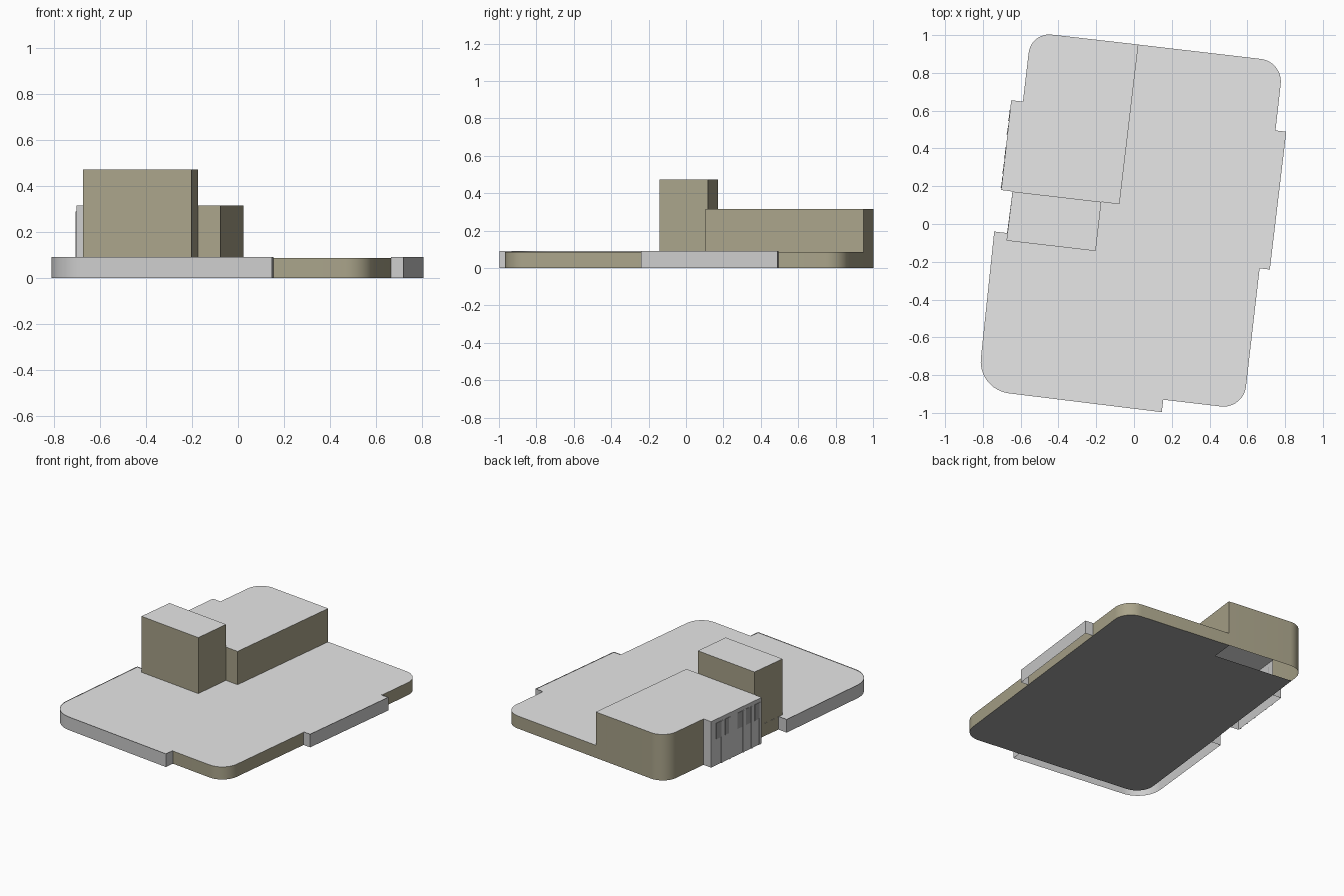
import bpy, bmesh, math
from mathutils import Vector

if "Cube" in bpy.data.objects:
    bpy.data.objects.remove(bpy.data.objects["Cube"])


def material(name, rgb):
    m = bpy.data.materials.new(name)
    m.diffuse_color = (*rgb, 1)
    m.use_nodes = True
    m.node_tree.nodes["Principled BSDF"].inputs["Base Color"].default_value = m.diffuse_color
    return m


MATS = [material("grey_wall", (0.61, 0.61, 0.61)),
        material("tan_wall", (0.40, 0.37, 0.255)),
        material("dark_grey", (0.36, 0.36, 0.36)),
        material("pale_roof", (0.80, 0.80, 0.80))]
G, T, D, R, N = 0, 1, 2, 3, None       # grey, tan, dark, roof, no wall


def outline(pts, steps=12):
    """Turn (x, y, radius, wall) corners into a list of (point, wall)."""
    out = []
    for i, (x, y, r, wall) in enumerate(pts):
        p = Vector((x, y))
        if r == 0:
            out.append((p, wall))
            continue
        a = (Vector(pts[i - 1][:2]) - p).normalized()
        b = (Vector(pts[(i + 1) % len(pts)][:2]) - p).normalized()
        half = a.angle(b) / 2
        centre = p + (a + b).normalized() * (r / math.sin(half))
        d0 = p + a * (r / math.tan(half)) - centre
        d1 = p + b * (r / math.tan(half)) - centre
        turn = d0.angle(d1)
        for k in range(steps + 1):
            t = k / steps
            d = (d0 * math.sin((1 - t) * turn) + d1 * math.sin(t * turn)) / math.sin(turn)
            out.append((centre + d, wall))
    return out


def block(name, pts, z0, z1, top=R, bottom=N, lip=0.0):
    """Upright block from a counter-clockwise plan, walls coloured per edge.
    Walls rise by lip above the top face."""
    ring = outline(pts)
    bm = bmesh.new()

    def row(z):
        return [bm.verts.new((p.x, p.y, z)) for p, _ in ring]

    lo, hi = row(z0), row(z1)
    roof = row(z1 - lip) if lip else hi
    n = len(ring)
    for i, (_, wall) in enumerate(ring):
        j = (i + 1) % n
        if wall is not N:
            bm.faces.new((lo[i], lo[j], hi[j], hi[i])).material_index = wall
    if top is not N:
        bm.faces.new(roof).material_index = top
    if bottom is not N:
        bm.faces.new(lo[::-1]).material_index = bottom
    bmesh.ops.delete(bm, geom=[v for v in bm.verts if not v.link_faces], context='VERTS')
    mesh = bpy.data.meshes.new(name)
    bm.to_mesh(mesh)
    bm.free()
    for m in MATS:
        mesh.materials.append(m)
    ob = bpy.data.objects.new(name, mesh)
    bpy.context.collection.objects.link(ob)
    bpy.ops.object.select_all(action='DESELECT')
    bpy.context.view_layer.objects.active = ob
    ob.select_set(True)
    bpy.ops.object.shade_smooth_by_angle(angle=math.radians(30))
    return ob


# Tan ground storey with a dark floor, notched under the back of the wing
block("ground_storey", [
    (-0.760, -0.823, 0.12, T), (0.155, -0.930, 0, T), (0.579, -0.980, 0.12, T),
    (0.665, -0.235, 0, T), (0.749, 0.495, 0, T), (0.790, 0.860, 0.12, T),
    (0.020, 0.950, 0, N), (0.002, 0.793, 0, N), (-0.563, 0.860, 0, N),
    (-0.588, 0.648, 0, T), (-0.643, 0.172, 0, T), (-0.672, -0.048, 0, T),
], 0, 0.087, top=N, bottom=D)

# Flat roof over the grey bays, whose walls stand just above it
BASE = [
    (-0.828, -0.876, 0.17, G), (0.147, -0.996, 0, G), (0.155, -0.930, 0, N),
    (0.579, -0.980, 0.12, N), (0.665, -0.235, 0, G), (0.719, -0.241, 0, G),
    (0.806, 0.489, 0, G), (0.749, 0.495, 0, N), (0.790, 0.860, 0.12, N),
    (0.020, 0.950, 0, N), (-0.077, 0.105, 0, N), (-0.643, 0.172, 0, N),
    (-0.672, -0.048, 0, G), (-0.740, -0.040, 0, G),
]
block("main_roof_and_bays", BASE, 0, 0.091, lip=0.004)

# Dark underside of that roof, seen from below in the open bays
block("roof_underside", [(x, y, r, N) for x, y, r, _ in BASE], 0.083, 0.085, top=N, bottom=D)

# Raised wing with its grey window bay on the left
block("rear_wing", [
    (-0.703, 0.180, 0, G), (-0.643, 0.172, 0, T), (-0.077, 0.105, 0, T),
    (0.023, 0.950, 0, T), (-0.545, 1.015, 0.11, T), (-0.588, 0.648, 0, G),
    (-0.650, 0.655, 0, G),
], 0, 0.317)

# Tower
block("tower", [(-0.675, -0.088, 0, T), (-0.203, -0.143, 0, T),
                (-0.173, 0.117, 0, T), (-0.643, 0.172, 0, T)], 0, 0.473)

# Bay windows: thin dark plates, with slim piers between them
START, END = Vector((-0.650, 0.655)), Vector((-0.703, 0.180))
OUT = Vector((-0.994, 0.111))


def plate(name, f0, f1, z0, z1, depth, mat):
    a, b = START.lerp(END, f0), START.lerp(END, f1)
    c, d = b + OUT * depth, a + OUT * depth
    block(name, [(p.x, p.y, 0, mat) for p in (a, d, c, b)], z0, z1, top=mat, bottom=mat)


for i, (f0, f1) in enumerate([(0.10, 0.20), (0.28, 0.35), (0.52, 0.62), (0.69, 0.79), (0.86, 0.95)]):
    plate(f"window_{i + 1}", f0, f1, 0.18, 0.29, 0.002, D)
    plate(f"pier_{i + 1}", f1, f1 + 0.03, 0, 0.29, 0.004, G)
